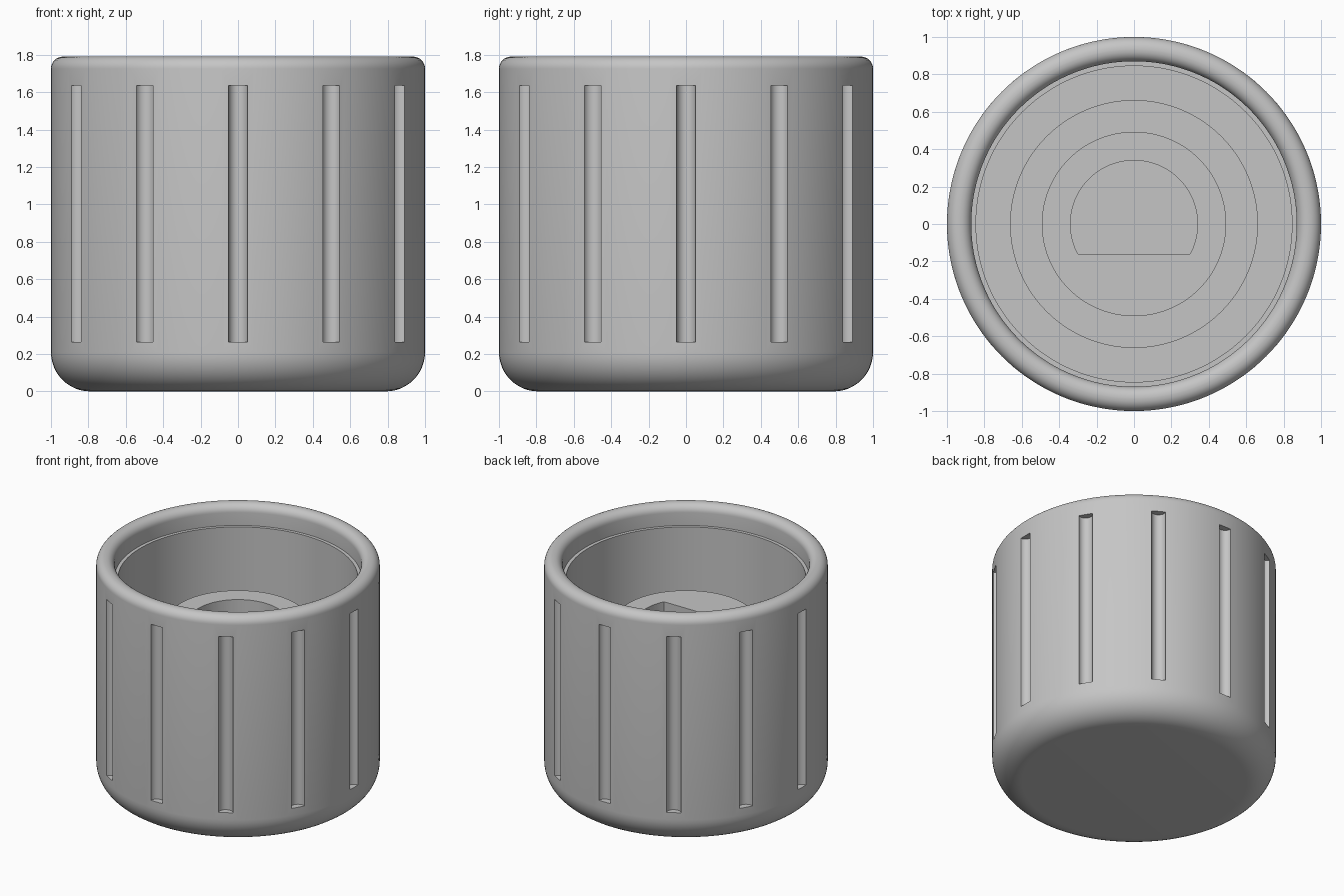
import bpy, bmesh, math
from mathutils import Matrix, Vector

if "Cube" in bpy.data.objects:
    bpy.data.objects.remove(bpy.data.objects["Cube"], do_unlink=True)

SEGMENTS = 144
HEIGHT = 1.79

grey = bpy.data.materials.new("plain grey")
grey.use_nodes = True
colour = (0.56, 0.56, 0.56, 1)
grey.diffuse_color = colour
grey.node_tree.nodes["Principled BSDF"].inputs["Base Color"].default_value = colour


def make_object(name, bm):
    bmesh.ops.recalc_face_normals(bm, faces=bm.faces)
    mesh = bpy.data.meshes.new(name)
    bm.to_mesh(mesh)
    bm.free()
    mesh.materials.append(grey)
    obj = bpy.data.objects.new(name, mesh)
    bpy.context.collection.objects.link(obj)
    return obj


def fillet(r, z, radius, start, end, steps):
    """Arc points of a profile, angles in degrees."""
    angles = [math.radians(start + (end - start) * i / steps) for i in range(steps + 1)]
    return [(r + radius * math.cos(a), z + radius * math.sin(a)) for a in angles]


def lathe(name, profile):
    bm = bmesh.new()
    verts = [bm.verts.new((r, 0, z)) for r, z in profile]
    edges = [bm.edges.new(pair) for pair in zip(verts, verts[1:])]
    bmesh.ops.spin(bm, geom=verts + edges, cent=(0, 0, 0), axis=(0, 0, 1),
                   angle=math.tau, steps=SEGMENTS)
    bmesh.ops.remove_doubles(bm, verts=bm.verts, dist=0.0001)
    return make_object(name, bm)


def cut(obj, cutter):
    mod = obj.modifiers.new("cut", 'BOOLEAN')
    mod.object = cutter
    mod.operation = 'DIFFERENCE'
    mod.solver = 'EXACT'
    cutter.hide_render = True
    select(obj)
    bpy.ops.object.modifier_apply(modifier=mod.name)
    bpy.data.objects.remove(cutter, do_unlink=True)


def select(obj):
    bpy.ops.object.select_all(action='DESELECT')
    obj.select_set(True)
    bpy.context.view_layer.objects.active = obj


# Hollow shell: rounded base, rounded lip, inner ledge and stepped floor
profile = [(0, 0)]
profile += fillet(0.79, 0.21, 0.21, -90, 0, 12)
profile += fillet(0.935, HEIGHT - 0.065, 0.065, 0, 90, 8)
profile += fillet(0.93, HEIGHT - 0.06, 0.06, 90, 180, 8)
profile += [(0.87, 1.63), (0.845, 1.63), (0.845, 0.4), (0.66, 0.4), (0.66, 0.2), (0, 0.2)]
knob_shell = lathe("knob_shell", profile)

# Twelve round grip grooves
bm = bmesh.new()
for i in range(12):
    turn = Matrix.Rotation(math.tau * i / 12, 4, 'Z')
    bmesh.ops.create_cone(bm, cap_ends=True, segments=24, radius1=0.051, radius2=0.051,
                          depth=1.37, matrix=turn @ Matrix.Translation((1, 0, 0.95)))
cut(knob_shell, make_object("groove_cutter", bm))

# Central socket with a D-shaped bore
shaft_socket = lathe("shaft_socket", [(0, 0.15), (0.493, 0.15), (0.493, 1.3), (0, 1.3)])
bm = bmesh.new()
flat = math.asin(-0.16 / 0.34)
sweep = math.pi - 2 * flat
outline = [flat + sweep * i / 72 for i in range(73)]
face = bm.faces.new([bm.verts.new((0.34 * math.cos(a), 0.34 * math.sin(a), 0.3)) for a in outline])
top = bmesh.ops.extrude_face_region(bm, geom=[face])["geom"]
bmesh.ops.translate(bm, vec=Vector((0, 0, 1.2)),
                    verts=[v for v in top if isinstance(v, bmesh.types.BMVert)])
cut(shaft_socket, make_object("bore_cutter", bm))

for obj in (knob_shell, shaft_socket):
    select(obj)
    bpy.ops.object.shade_smooth_by_angle(angle=math.radians(30))
